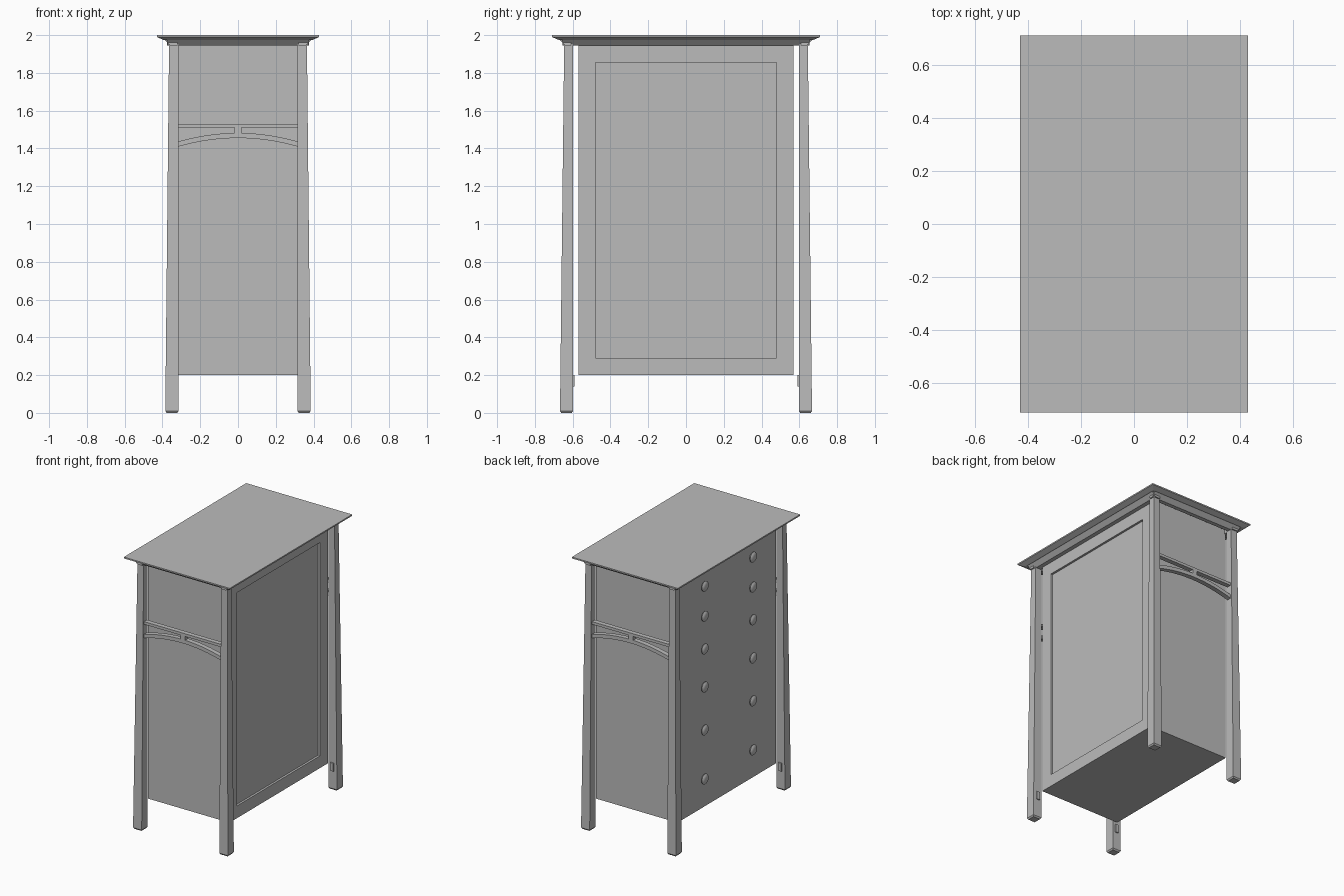
import bpy, bmesh, math
from mathutils import Matrix

if "Cube" in bpy.data.objects:
    bpy.data.objects.remove(bpy.data.objects["Cube"])

grey = bpy.data.materials.new("plain_grey")
grey.diffuse_color = (0.5, 0.5, 0.5, 1)
grey.use_nodes = True
grey.node_tree.nodes["Principled BSDF"].inputs["Base Color"].default_value = grey.diffuse_color


def finish(name, bm):
    bmesh.ops.recalc_face_normals(bm, faces=bm.faces)
    me = bpy.data.meshes.new(name)
    bm.to_mesh(me)
    bm.free()
    me.materials.append(grey)
    ob = bpy.data.objects.new(name, me)
    bpy.context.collection.objects.link(ob)
    return ob


def loft(name, rings):
    """Solid through a stack of closed rings, capped at both ends."""
    bm = bmesh.new()
    rows = [[bm.verts.new(p) for p in r] for r in rings]
    n = len(rows[0])
    for a, b in zip(rows, rows[1:]):
        for i in range(n):
            j = (i + 1) % n
            bm.faces.new((a[i], a[j], b[j], b[i]))
    bm.faces.new(rows[0])
    bm.faces.new(rows[-1])
    return finish(name, bm)


def rect(x0, x1, y0, y1, z):
    return [(x0, y0, z), (x1, y0, z), (x1, y1, z), (x0, y1, z)]


def box(name, x0, x1, y0, y1, z0, z1):
    return loft(name, [rect(x0, x1, y0, y1, z0), rect(x0, x1, y0, y1, z1)])


def slab(name, levels):
    return loft(name, [rect(-x, x, -y, y, z) for x, y, z in levels])


# Cabinet body with a recessed panel in the right side
bm = bmesh.new()
bmesh.ops.create_cube(bm, size=1, matrix=Matrix.Translation((0, 0, 1.09))
                      @ Matrix.Diagonal((0.66, 1.14, 1.78, 1)))
side = [f for f in bm.faces if f.normal.x > 0.9]
bmesh.ops.inset_region(bm, faces=side, thickness=0.09)
panel = side[0]
for v in panel.verts:
    v.co.y = math.copysign(0.48, v.co.y)
    v.co.z = 0.29 if v.co.z < 1 else 1.855
bmesh.ops.inset_region(bm, faces=side, thickness=0.001, depth=-0.015)
finish("cabinet_body", bm)

# Table top with a bevelled underside
slab("top_board", [(0.395, 0.675, 1.975), (0.43, 0.71, 1.99), (0.43, 0.71, 2.0)])

# Sloped moulding under the top: long sides and short ends
for s in (-1, 1):
    loft("side_moulding", [
        [(s * 0.32, y, 1.945), (s * 0.36, y, 1.945), (s * 0.39, y, 1.976), (s * 0.32, y, 1.976)]
        for y in (-0.655, 0.655)])
    loft("end_moulding", [
        [(x, s * 0.61, 1.945), (x, s * 0.64, 1.945), (x, s * 0.67, 1.976), (x, s * 0.61, 1.976)]
        for x in (-0.375, 0.375)])

# Tapered legs with chamfered feet, cap blocks and small brackets
for sx in (-1, 1):
    for sy in (-1, 1):
        def ring(xi, xo, yi, yo, z):
            return rect(sx * xi, sx * xo, sy * yi, sy * yo, z)
        loft("leg", [ring(0.322, 0.378, 0.605, 0.66, 0),
                     ring(0.315, 0.385, 0.598, 0.667, 0.01),
                     ring(0.315, 0.383, 0.598, 0.665, 0.2),
                     ring(0.315, 0.365, 0.598, 0.645, 1.95)])
        loft("leg_cap", [ring(0.315, 0.365, 0.598, 0.645, 1.945),
                         ring(0.312, 0.375, 0.595, 0.655, 1.97)])
        loft("leg_bracket", [ring(0.335, 0.36, 0.59, 0.60, 0.14),
                             ring(0.335, 0.36, 0.59, 0.60, 0.2)])

# End stretchers: straight rail, arched rail and a short centre post
N = 16
for s in (-1, 1):
    y0, y1 = s * 0.605, s * 0.64
    box("straight_rail", -0.33, 0.33, y0, y1, 1.51, 1.53)
    rings = []
    for i in range(N + 1):
        x = -0.33 + 0.66 * i / N
        lift = 0.045 * (1 - (x / 0.315) ** 2)
        rings.append([(x, y0, 1.41 + lift), (x, y1, 1.41 + lift),
                      (x, y1, 1.437 + lift), (x, y0, 1.437 + lift)])
    loft("arched_rail", rings)
    box("centre_post", -0.018, 0.018, y0, y1, 1.47, 1.515)

# Turned drawer knobs, two columns of six on the left side
profile = [(0.014, 0), (0.014, 0.012), (0.036, 0.018), (0.038, 0.024),
           (0.03, 0.031), (0.016, 0.035)]
for z in (1.83, 1.61, 1.37, 1.09, 0.775, 0.415):
    for y in (-0.28, 0.28):
        knob = loft("drawer_knob", [
            [(-0.328 - d, y + r * math.cos(t * math.tau / 20), z + r * math.sin(t * math.tau / 20))
             for t in range(20)] for r, d in profile])
        bpy.context.view_layer.objects.active = knob
        knob.select_set(True)
        bpy.ops.object.shade_smooth_by_angle(angle=math.radians(40))
        knob.select_set(False)
